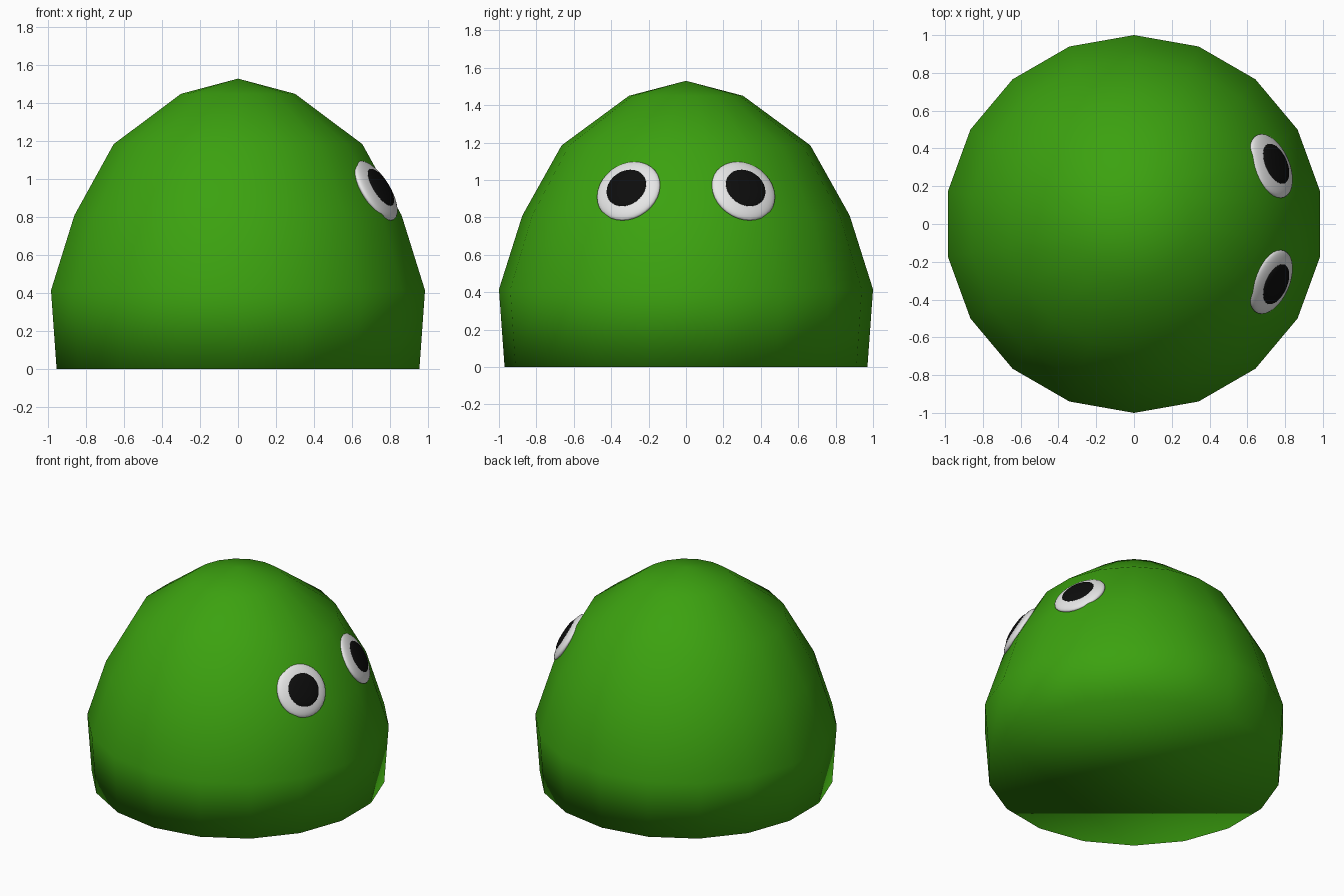
import bpy
import bmesh
import math
from mathutils import Vector

if "Cube" in bpy.data.objects:
    bpy.data.objects.remove(bpy.data.objects["Cube"])


def material(name, rgb):
    m = bpy.data.materials.new(name)
    m.diffuse_color = (*rgb, 1.0)
    m.use_nodes = True
    m.node_tree.nodes["Principled BSDF"].inputs["Base Color"].default_value = m.diffuse_color
    return m


GREEN = material("leaf_green", (0.045, 0.36, 0.005))
WHITE = material("eye_white", (0.8, 0.8, 0.8))
BLACK = material("pupil_black", (0.004, 0.004, 0.004))


def finish(bm, name, mat):
    bmesh.ops.recalc_face_normals(bm, faces=bm.faces)
    for f in bm.faces:
        f.smooth = True
    mesh = bpy.data.meshes.new(name)
    bm.to_mesh(mesh)
    bm.free()
    mesh.materials.append(mat)
    obj = bpy.data.objects.new(name, mesh)
    bpy.context.collection.objects.link(obj)
    return obj


def dome_body(sides=18):
    # rings of (radius, height), closed by a flat base and a pointed top
    profile = [(0.97, 0.0), (1.0, 0.415), (0.875, 0.81), (0.665, 1.185), (0.305, 1.45)]
    bm = bmesh.new()
    rings = []
    for r, z in profile:
        angles = [math.pi / 2 + math.tau * i / sides for i in range(sides)]
        rings.append([bm.verts.new((r * math.cos(a), r * math.sin(a), z)) for a in angles])
    top = bm.verts.new((0, 0, 1.53))
    for i in range(sides):
        j = (i + 1) % sides
        for low, high in zip(rings, rings[1:]):
            bm.faces.new((low[i], low[j], high[j], high[i]))
        bm.faces.new((rings[-1][i], rings[-1][j], top))
    bm.faces.new(rings[0][::-1])
    return finish(bm, "body", GREEN)


def flat_ball(name, centre, normal, radius, depth, mat):
    # squashed sphere facing along the normal
    bm = bmesh.new()
    bmesh.ops.create_uvsphere(bm, u_segments=32, v_segments=16, radius=1.0)
    obj = finish(bm, name, mat)
    obj.scale = (radius, radius, depth)
    obj.rotation_mode = 'QUATERNION'
    obj.rotation_quaternion = normal.to_track_quat('Z', 'Y')
    obj.location = centre
    return obj


dome_body()

# Pair of eyes lying on the sloping +x side
for side, label in ((1, "left"), (-1, "right")):
    normal = Vector((0.79, 0.345 * side, 0.5)).normalized()
    centre = Vector((0.725, 0.307 * side, 0.94))
    flat_ball(label + "_eye", centre, normal, 0.18, 0.045, WHITE)
    flat_ball(label + "_pupil", centre + normal * 0.032, normal, 0.114, 0.022, BLACK)
